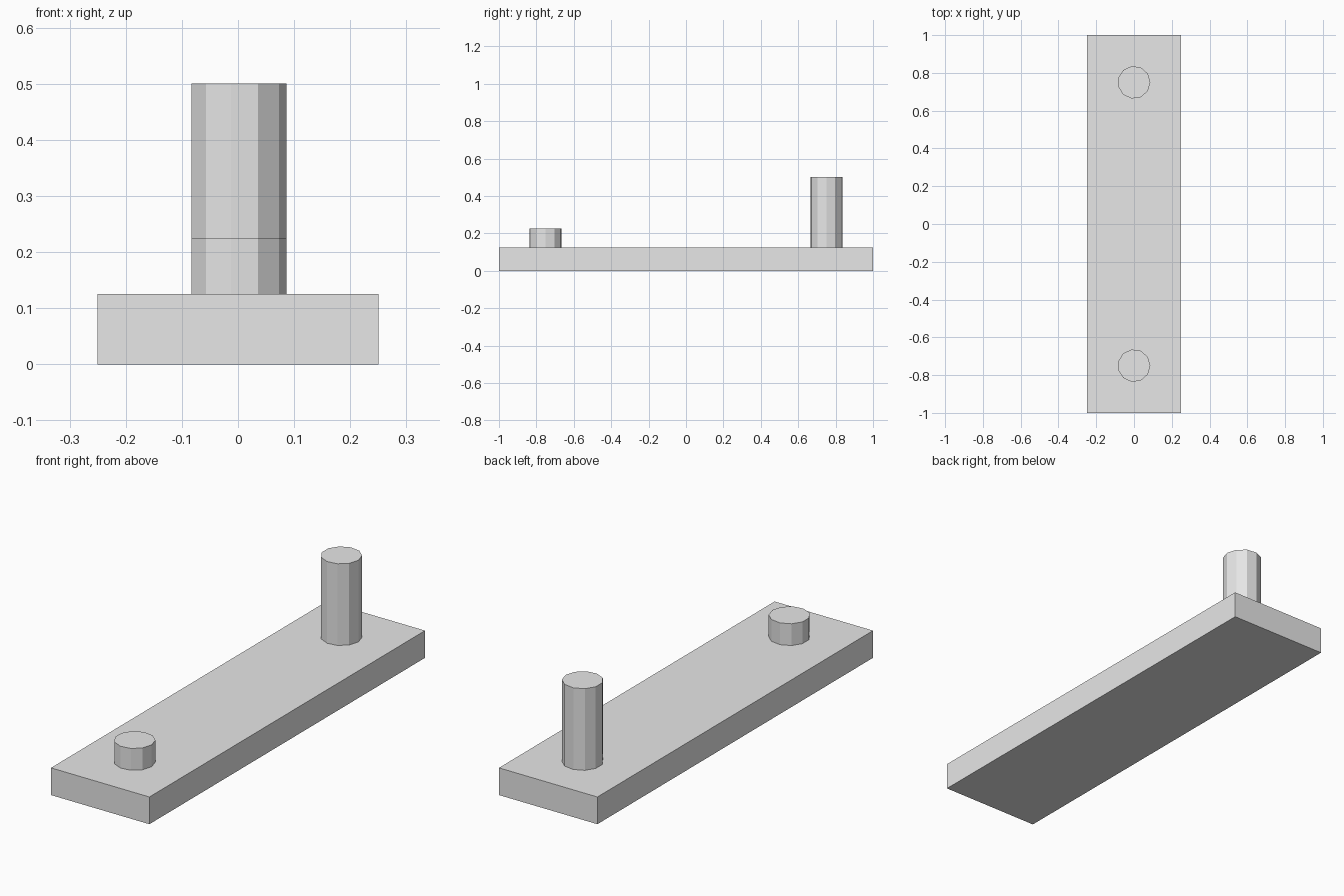
import bpy
import math

cube = bpy.data.objects.get("Cube")
if cube:
    bpy.data.objects.remove(cube, do_unlink=True)

PLATE_TOP = 0.125

# Single plain grey
grey = bpy.data.materials.new("light_grey")
grey.use_nodes = True
colour = (0.8, 0.8, 0.8, 1)
grey.diffuse_color = colour
shader = next(n for n in grey.node_tree.nodes if n.type == "BSDF_PRINCIPLED")
shader.inputs["Base Color"].default_value = colour


def finish(name):
    obj = bpy.context.object
    obj.name = name
    obj.data.materials.clear()
    obj.data.materials.append(grey)
    return obj


def add_pin(name, y, top):
    """Eleven-sided flat-shaded pin standing on the plate, one corner on +x."""
    height = top - PLATE_TOP
    bpy.ops.mesh.primitive_cylinder_add(
        vertices=11, radius=0.0865, depth=height,
        location=(0, y, PLATE_TOP + height / 2),
        rotation=(0, 0, -math.pi / 2))
    bpy.ops.object.transform_apply(location=False, rotation=True, scale=False)
    return finish(name)


# Base plate
bpy.ops.mesh.primitive_cube_add(size=1, location=(0, 0, PLATE_TOP / 2))
bpy.context.object.scale = (0.5, 2, PLATE_TOP)
bpy.ops.object.transform_apply(location=False, rotation=False, scale=True)
finish("base_plate")

# Short pin at the front, tall pin at the back
add_pin("front_short_pin", -0.75, 0.225)
add_pin("back_tall_pin", 0.75, 0.5)
